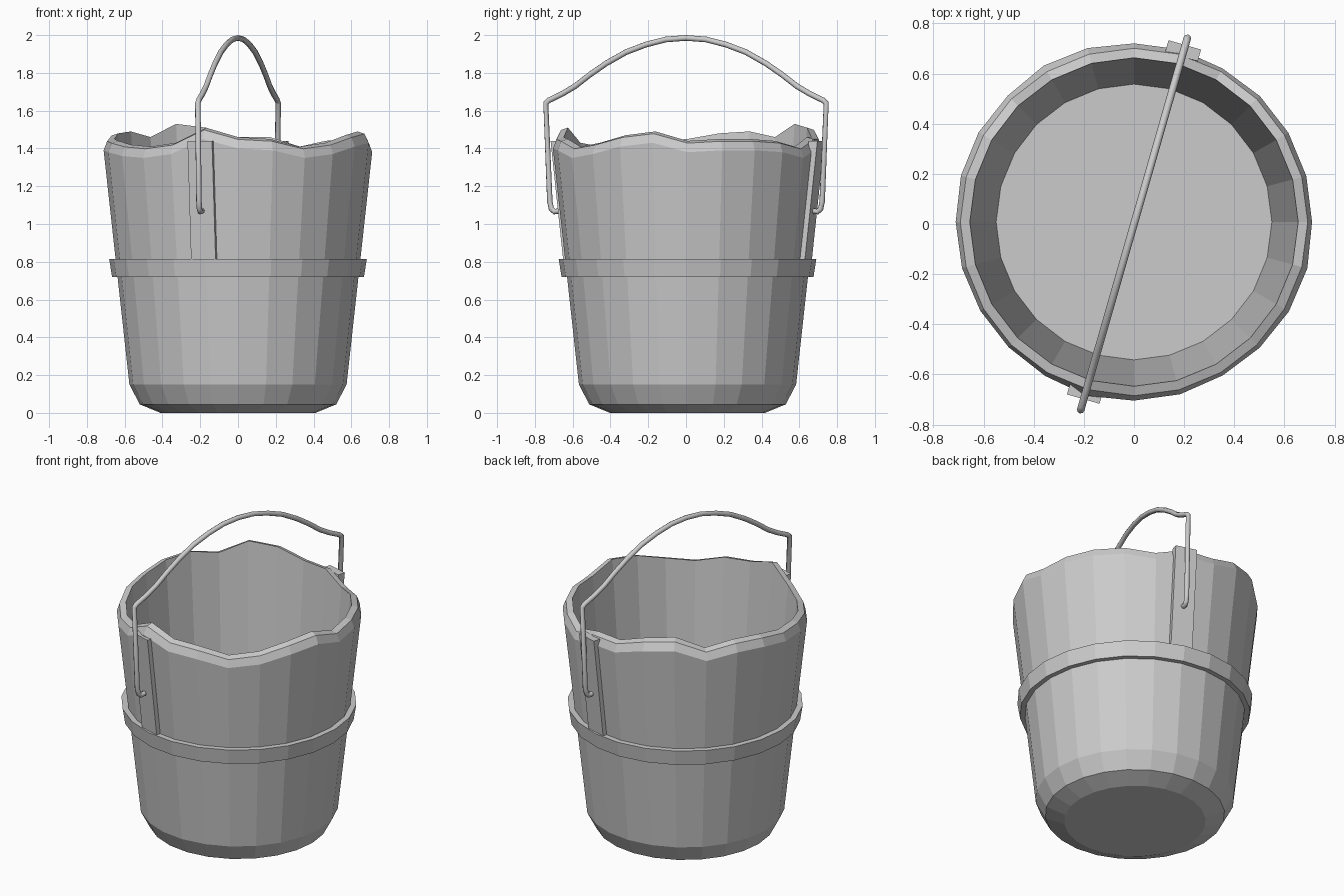
import bpy, bmesh, math
from mathutils import Vector

if "Cube" in bpy.data.objects:
    bpy.data.objects.remove(bpy.data.objects["Cube"])

SIDES = 24
CY = 0.008
# rim height every 15 degrees, counter-clockwise from +x
RIM = [1.44, 1.45, 1.45, 1.44, 1.41, 1.46, 1.46, 1.51, 1.53, 1.46, 1.49, 1.48,
       1.45, 1.44, 1.42, 1.41, 1.43, 1.51, 1.46, 1.45, 1.41, 1.43, 1.47, 1.49]


def wall(z):
    """Outer wall radius at a height."""
    return 0.575 + 0.11 * (z - 0.15)


def finish(name, bm):
    bmesh.ops.recalc_face_normals(bm, faces=bm.faces)
    me = bpy.data.meshes.new(name)
    bm.to_mesh(me)
    bm.free()
    ob = bpy.data.objects.new(name, me)
    bpy.context.collection.objects.link(ob)
    return ob


def lathe(name, profile, caps):
    """Spin a profile; profile(i) gives (r, z) pairs for side i."""
    bm = bmesh.new()
    cols = []
    for i in range(SIDES):
        a = math.tau * i / SIDES
        cols.append([bm.verts.new((r * math.cos(a), CY + r * math.sin(a), z))
                     for r, z in profile(i)])
    n = len(cols[0])
    for i in range(SIDES):
        p, q = cols[i], cols[(i + 1) % SIDES]
        for j in range(n - 1 if caps else n):
            k = (j + 1) % n
            bm.faces.new((p[j], q[j], q[k], p[k]))
    if caps:
        bm.faces.new([c[0] for c in cols])
        bm.faces.new([c[-1] for c in cols])
    return finish(name, bm)


# Bucket body: chamfered base, tapered wall, uneven bevelled rim, inner wall and floor
def body_profile(i):
    h = RIM[i]
    return [(0.41, 0), (0.52, 0.045), (0.575, 0.15), (wall(h - 0.06), h - 0.06),
            (0.693, h - 0.012), (0.655, h), (0.55, 0.2)]


lathe("bucket_body", body_profile, True)

# Hoop around the middle
lathe("hoop_band", lambda i: [(0.63, 0.72), (0.667, 0.72), (0.682, 0.815), (0.64, 0.815)], False)

# Handle plane directions
A = math.radians(74)
U = Vector((math.cos(A), math.sin(A), 0))
T = Vector((-math.sin(A), math.cos(A), 0))

# Mounting plates that follow the wall slope
for name, s in (("back_plate", 1), ("front_plate", -1)):
    bm = bmesh.new()
    bmesh.ops.create_cube(bm, size=1)
    for v in bm.verts:
        z = 0.80 if v.co.z < 0 else 1.44
        r = wall(z) + (0.018 if v.co.x > 0 else -0.03)
        v.co = U * s * r + T * v.co.y * 0.135 + Vector((0, CY, z))
    finish(name, bm)

# Wire handle: hooked ends, upright sides and a flared arch
half = [(0.695, 1.07), (0.725, 1.065), (0.742, 1.08), (0.75, 1.12), (0.772, 1.64),
        (0.755, 1.655), (0.68, 1.69), (0.61, 1.73), (0.53, 1.79), (0.44, 1.85),
        (0.33, 1.91), (0.22, 1.95), (0.11, 1.977)]
path = [(-r, z) for r, z in half] + [(0, 1.985)] + half[::-1]
cu = bpy.data.curves.new("handle", "CURVE")
cu.dimensions = "3D"
cu.bevel_depth = 0.015
cu.bevel_resolution = 2
cu.use_fill_caps = True
sp = cu.splines.new("POLY")
sp.points.add(len(path) - 1)
for pt, (r, z) in zip(sp.points, path):
    pt.co = (*(U * r + Vector((0, 0, z))), 1)
handle = bpy.data.objects.new("wire_handle", cu)
bpy.context.collection.objects.link(handle)
